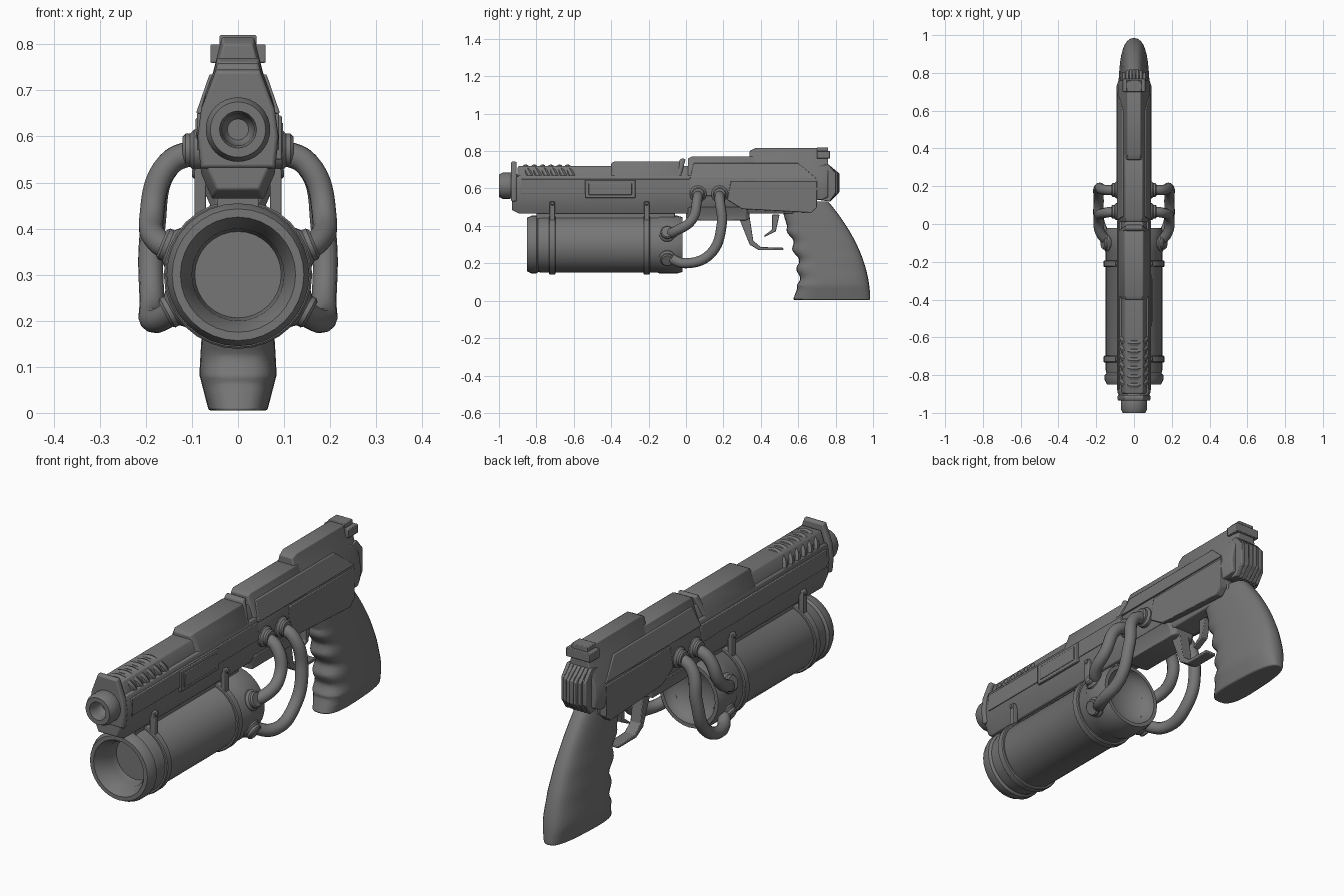
import bpy, bmesh, math
from mathutils import Vector

cube = bpy.data.objects.get("Cube")
if cube:
    bpy.data.objects.remove(cube, do_unlink=True)

shade = (.18, .18, .18, 1)
grey = bpy.data.materials.new("gunmetal_grey")
grey.use_nodes = True
grey.diffuse_color = shade
grey.node_tree.nodes["Principled BSDF"].inputs["Base Color"].default_value = shade


def make_active(ob):
    bpy.ops.object.select_all(action='DESELECT')
    ob.select_set(True)
    bpy.context.view_layer.objects.active = ob


def finish(ob, bevel, angle=35):
    ob.data.materials.append(grey)
    make_active(ob)
    bpy.ops.object.shade_smooth_by_angle(angle=math.radians(angle))
    if bevel:
        modifier = ob.modifiers.new("soft_edges", 'BEVEL')
        modifier.width = bevel
        modifier.segments = 2
        modifier.limit_method = 'ANGLE'


def loft(name, rings, bevel=0, angle=35):
    """Skin a list of equal-length point rings and cap both ends."""
    bm = bmesh.new()
    rows = [[bm.verts.new(point) for point in ring] for ring in rings]
    count = len(rows[0])
    for near, far in zip(rows, rows[1:]):
        for i in range(count):
            j = (i + 1) % count
            bm.faces.new((near[i], near[j], far[j], far[i]))
    bm.faces.new(rows[0])
    bm.faces.new(rows[-1])
    bmesh.ops.recalc_face_normals(bm, faces=bm.faces)
    mesh = bpy.data.meshes.new(name)
    bm.to_mesh(mesh)
    bm.free()
    ob = bpy.data.objects.new(name, mesh)
    bpy.context.collection.objects.link(ob)
    finish(ob, bevel, angle)


# Half width of the upper body by height; every body block follows it
HULL = [(.45, .05), (.52, .08), (.6, .088), (.66, .08), (.74, .05), (.82, .03)]


def hull(z):
    for (low, wide_low), (high, wide_high) in zip(HULL, HULL[1:]):
        if z <= high:
            t = max(0, (z - low) / (high - low))
            return wide_low + t * (wide_high - wide_low)
    return HULL[-1][1]


def block(name, front, rear, bottom, top, chamfer=.01, grow=0, lean=0):
    """Body piece between two stations, with drawn-in ends."""
    heights = [bottom] + [z for z, w in HULL if bottom < z < top] + [top]
    half = [(hull(z) + grow, z) for z in heights]
    outline = half + [(-x, z) for x, z in reversed(half)]
    middle = (bottom + top) / 2
    rings = []
    for y, pull in ((front, chamfer), (front + chamfer, 0), (rear - chamfer, 0), (rear, chamfer)):
        scale = 1 - pull / (top - bottom)
        rings.append([(x * scale, y + lean * (z - bottom), middle + (z - middle) * scale)
                      for x, z in outline])
    loft(name, rings, .004)


def lathe(name, profile, centre, axis=(0, 1, 0), segments=32):
    """Revolve (radius, distance) pairs about an axis."""
    turn = Vector(axis).to_track_quat('Z', 'Y')
    angles = [math.tau * i / segments for i in range(segments)]
    loft(name, [[Vector(centre) + turn @ Vector((r * math.cos(a), r * math.sin(a), d))
                 for a in angles] for r, d in profile])


def disc(name, radius, length, edge, centre, axis=(0, 1, 0), segments=32):
    """Short cylinder with chamfered rims, centred on a point."""
    half = length / 2
    lathe(name, [(radius - edge, -half), (radius, edge - half),
                 (radius, half - edge), (radius - edge, half)], centre, axis, segments)


def bowl(radius, y, depth):
    """Profile of a round hollow, from its floor out to its lip."""
    steps = [math.pi / 2 * i / 8 for i in range(8)]
    return [(radius * math.cos(a), y + depth * math.sin(a)) for a in reversed(steps)]


def plate(name, outline, inner, outer, bevel=.003):
    """Side outline (y, z) between two x positions, numbers or rules of z."""
    loft(name, [[(x(z) if callable(x) else x, y, z) for y, z in outline]
                for x in (inner, outer)], bevel)


def slab(name, front, rear, bottom, top, inner, outer):
    plate(name, [(front, bottom), (rear, bottom), (rear, top), (front, top)], inner, outer)


def tube(name, points, radius):
    curve = bpy.data.curves.new(name, 'CURVE')
    curve.dimensions = '3D'
    curve.bevel_depth = radius
    curve.resolution_u = 8
    spline = curve.splines.new('BEZIER')
    spline.bezier_points.add(len(points) - 1)
    for knot, point in zip(spline.bezier_points, points):
        knot.co = point
        knot.handle_left_type = knot.handle_right_type = 'AUTO'
    ob = bpy.data.objects.new(name, curve)
    bpy.context.collection.objects.link(ob)
    make_active(ob)
    bpy.ops.object.convert(target='MESH')
    finish(bpy.context.view_layer.objects.active, 0)


# Frame, slide and rear housing
block("frame", -.93, .7, .465, .67, .04)
block("lower_frame", 0, .34, .43, .5, .02, .01)
block("barrel_shroud", -.9, .05, .62, .72, grow=-.01)
block("slide_cover", -.4, -.02, .62, .745, .02)
block("slide_collar", -.06, -.03, .65, .76, lean=.25)
block("front_housing", .01, .4, .56, .77, .02, .003)
block("rear_housing", .34, .76, .54, .815, .03, .004)

# Side panels and rails
for side in (1, -1):
    plate("side_panel", [(.02, .65), (.04, .735), (.6, .735), (.7, .65)],
          lambda z: side * (hull(z) - .02), lambda z: side * (hull(z) + .01))
    plate("lower_side_panel", [(.22, .54), (.3, .49), (.67, .47), (.7, .5), (.7, .64), (.24, .64)],
          side * .06, side * .092)
    slab("side_rail", -.88, .02, .57, .65, side * .07, side * .089)
slab("ejection_plate", -.54, -.27, .55, .645, .07, .095)
slab("ejection_inset", -.52, -.29, .565, .63, .08, .098)

# Muzzle, front ring and slanted slide ribs
lathe("muzzle", bowl(.035, -.98, .06) + [(.04, -1), (.06, -1), (.07, -.98), (.07, -.94), (.06, -.9)],
      (0, 0, .615))
block("front_ring", -.935, -.905, .53, .745)
for i in range(6):
    disc("slide_rib", .077, .035, .01, (0, -.83 + i * .045, .657), (0, 1, .5))

# Rear sight and ribbed rear knob
for low, high, width, reach in ((.76, .8, .06, .77), (.75, .82, .04, .76)):
    slab("rear_sight", .7, reach, low, high, -width, width)
for i in range(-3, 4):
    back = .82 - .002 * i * i
    plate("rear_knob_rib", [(.7, .72), (.76, .73), (back, .68), (back, .58), (.77, .53), (.7, .54)],
          i * .018 - .008, i * .018 + .008)
slab("rear_knob_core", .7, .8, .57, .69, -.05, .05)


# Grip with finger grooves, from rules of height
def grip_ring(z):
    groove = .011 * math.cos(math.tau * (z - .12) / .1) if .07 < z < .4 else 0
    front = .6 - .3 * max(0, z - .2) + groove - .03 * max(0, 1 - z / .08)
    rear = .985 - .2 * (z / .5) ** 2
    width = min(.06 + z / 4, .08 - .06 * max(0, z - .1))
    ring = []
    for i in range(28):
        a = math.tau * i / 28
        across, along = (math.copysign(abs(v) ** .7, v) for v in (math.sin(a), math.cos(a)))
        ring.append((width * across * (1 - along / 6),
                     (front + rear + (rear - front) * along) / 2, z))
    return ring


loft("grip", [grip_ring(.005 + i * .015) for i in range(36)], .005, 60)

# Trigger and open trigger guard
plate("trigger_guard", [(.28, .45), (.34, .3), (.39, .27), (.52, .27), (.52, .283),
                        (.4, .287), (.36, .32), (.34, .45)], -.026, .026)
plate("trigger", [(.46, .46), (.46, .38), (.42, .35), (.42, .34), (.48, .37), (.5, .46)],
      -.016, .016)

# Canister under the barrel, hollow at both ends
middle = Vector((0, 0, .3))
lathe("canister", bowl(.1, -.8, .2) + [(.125, -.85), (.143, -.85), (.155, -.825), (.155, -.8),
                                       (.146, -.79), (.15, -.775), (.15, -.15), (.155, -.14),
                                       (.155, -.05), (.147, -.02)]
      + bowl(.13, -.02, -.08)[::-1], middle)
for y in (-.715, -.21):
    disc("canister_band", .161, .035, .004, (0, y, .3))
    for side in (1, -1):
        slab("band_strap", y - .014, y + .014, .4, .53, side * .07, side * .094)
        disc("strap_screw", .011, .06, .004, (side * .07, y, .52), (side, 0, 0), 12)
slab("canister_mount", -.8, -.06, .42, .48, -.045, .045)

# Paired hoses with collars on both sides
hoses = {
    "upper_hose": [(.08, .065, .57), (.15, .06, .54), (.187, .03, .43), (.17, -.06, .37),
                   (.12, -.1, .35)],
    "lower_hose": [(.08, .18, .57), (.15, .18, .54), (.185, .19, .4), (.187, .13, .25),
                   (.18, 0, .2), (.12, -.1, .235)],
}
anchor = Vector((0, -.1, .3))
for side in (1, -1):
    for name, path in hoses.items():
        points = [Vector((side * x, y, z)) for x, y, z in path]
        tube(name, points, .027)
        out = (points[-1] - anchor).normalized()
        for spot, axis in ((points[0], Vector((side, 0, 0))), (anchor + out * .14, out)):
            disc(name + "_collar", .045, .05, .01, spot, axis, 20)
            disc(name + "_sleeve", .036, .08, .006, spot, axis, 20)
